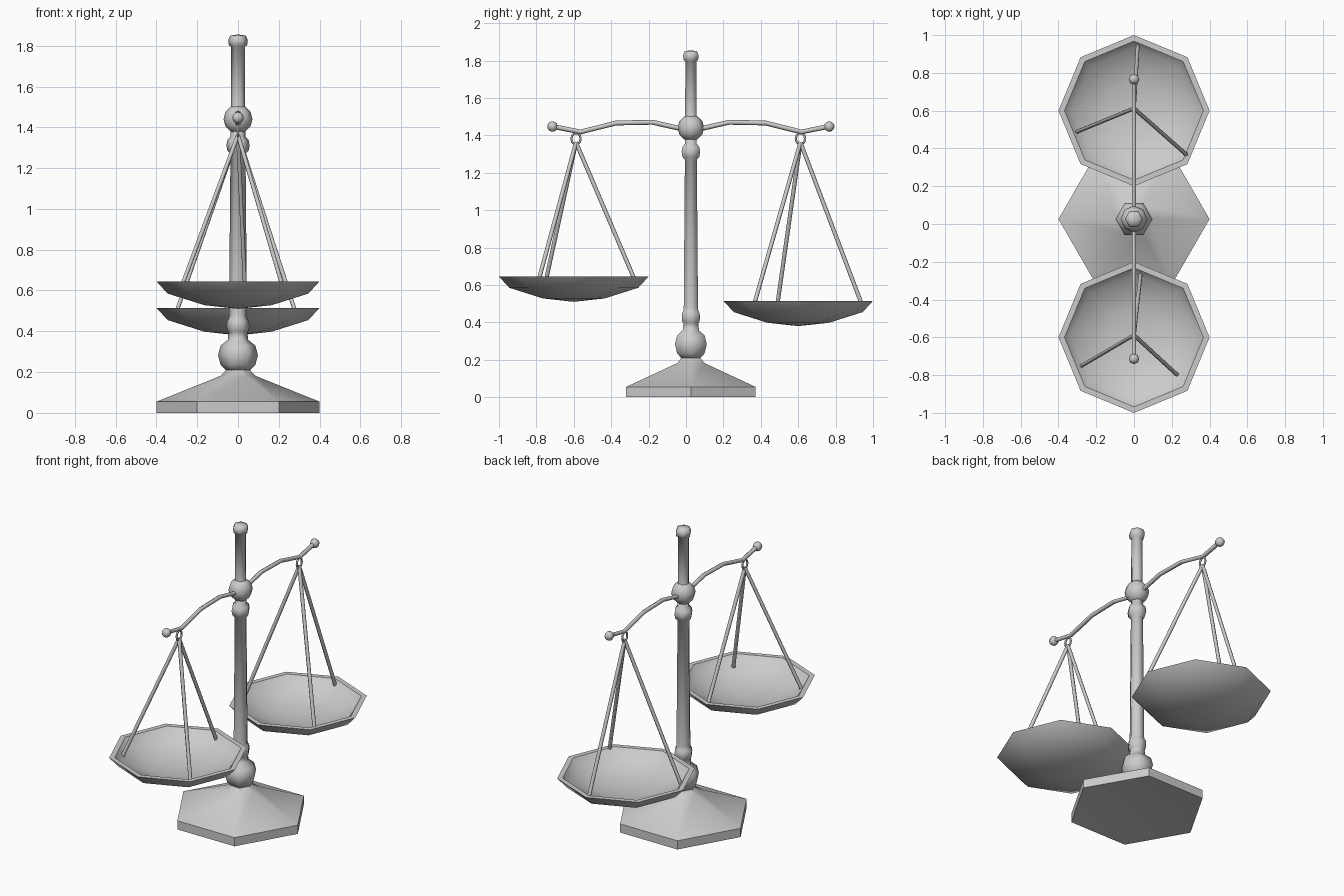
import bpy, bmesh, math
from mathutils import Vector

if "Cube" in bpy.data.objects:
    bpy.data.objects.remove(bpy.data.objects["Cube"])

CY = 0.026  # column axis


def finish(name, bm, loc=(0, 0, 0), angle=40):
    bmesh.ops.recalc_face_normals(bm, faces=bm.faces)
    me = bpy.data.meshes.new(name)
    bm.to_mesh(me)
    bm.free()
    ob = bpy.data.objects.new(name, me)
    ob.location = loc
    bpy.context.collection.objects.link(ob)
    bpy.ops.object.select_all(action='DESELECT')
    ob.select_set(True)
    bpy.context.view_layer.objects.active = ob
    bpy.ops.object.shade_smooth_by_angle(angle=math.radians(angle))
    return ob


def lathe(name, profile, sides, loc, angle=40):
    """Turn a closed (radius, z) profile; radius 0 becomes a pole."""
    bm = bmesh.new()
    rings = []
    for r, z in profile:
        if r == 0:
            rings.append([bm.verts.new((0, 0, z))] * sides)
        else:
            rings.append([bm.verts.new((r * math.cos(i * math.tau / sides),
                                        r * math.sin(i * math.tau / sides), z))
                          for i in range(sides)])
    for a, b in zip(rings, rings[1:]):
        for i in range(sides):
            j = (i + 1) % sides
            bm.faces.new(list(dict.fromkeys((a[i], a[j], b[j], b[i]))))
    return finish(name, bm, loc, angle)


def ball(name, loc, radius, seg=8, rings=6):
    bm = bmesh.new()
    bmesh.ops.create_uvsphere(bm, u_segments=seg, v_segments=rings, radius=radius)
    return finish(name, bm, loc, 60)


def tube(name, points, radius, sides=6):
    """Sweep a polygon along a path lying near a plane."""
    pts = [Vector(p) for p in points]
    bm = bmesh.new()
    rings = []
    for k, p in enumerate(pts):
        d = (pts[min(k + 1, len(pts) - 1)] - pts[max(k - 1, 0)]).normalized()
        u = d.cross(Vector((1, 0, 0))).normalized()
        v = d.cross(u)
        rings.append([bm.verts.new(p + radius * (math.cos(t) * u + math.sin(t) * v))
                      for t in (i * math.tau / sides for i in range(sides))])
    for a, b in zip(rings, rings[1:]):
        for i in range(sides):
            j = (i + 1) % sides
            bm.faces.new((a[i], a[j], b[j], b[i]))
    bm.faces.new(rings[0])
    bm.faces.new(rings[-1])
    return finish(name, bm, angle=61)


# Hexagonal base with a slightly hollow underside
lathe("base", [(0, 0.04), (0.4, 0), (0.4, 0.055), (0.085, 0.182), (0.055, 0.215), (0, 0.215)],
      6, (0, CY, 0), 35)

# Turned six-sided column: lower knob, rings, shaft and cap
lathe("column", [(0, 0.205), (0.055, 0.205), (0.085, 0.235), (0.098, 0.283), (0.085, 0.33),
                 (0.05, 0.358), (0.046, 0.395), (0.054, 0.405), (0.056, 0.43), (0.054, 0.45),
                 (0.046, 0.462), (0.044, 0.48), (0.037, 1.27), (0.052, 1.285), (0.057, 1.312),
                 (0.052, 1.338), (0.036, 1.355), (0.034, 1.795), (0.045, 1.803), (0.048, 1.828),
                 (0.038, 1.85), (0, 1.855)], 6, (0, CY, 0), 61)

# Hub and curved beam
ball("beam_hub", (0, CY, 1.44), 0.071)
half = [(0.735, 1.447), (0.59, 1.418), (0.40, 1.466), (0.205, 1.470), (0.06, 1.437)]
beam = [(0, CY - d, z) for d, z in half] + [(0, CY + d, z) for d, z in reversed(half)]
tube("beam", beam, 0.013)

# Both sides: end knob, hanging ring, three rods, octagonal pan
sides = [
    ("rear", 1, 0.6, 0.515, 0.612, [(0.02, 0.945), (-0.31, 0.485), (0.28, 0.365)]),
    ("front", -1, -0.6, 0.645, -0.588, [(0.035, -0.265), (-0.285, -0.755), (0.23, -0.80)]),
]
for name, s, py, rim, ay, feet in sides:
    ball(name + "_beam_knob", (0, CY + s * 0.74, 1.447), 0.028)
    ring = [(0, ay + 0.025 * math.cos(t), 1.382 + 0.03 * math.sin(t))
            for t in (i * math.tau / 10 for i in range(11))]
    tube(name + "_ring", ring, 0.006)
    for i, (fx, fy) in enumerate(feet):
        foot_r = math.hypot(fx, fy - py)
        foot_z = rim - 0.045 + (foot_r - 0.33) * 0.8
        tube(f"{name}_rod_{i + 1}", [(fx, fy, foot_z), (0, ay, 1.362)], 0.011)
    lathe(name + "_pan", [(0, -0.135), (0.165, -0.117), (0.345, -0.06), (0.4, 0), (0.368, 0),
                          (0.33, -0.045), (0.16, -0.095), (0, -0.11)], 8, (0, py, rim), 46)
